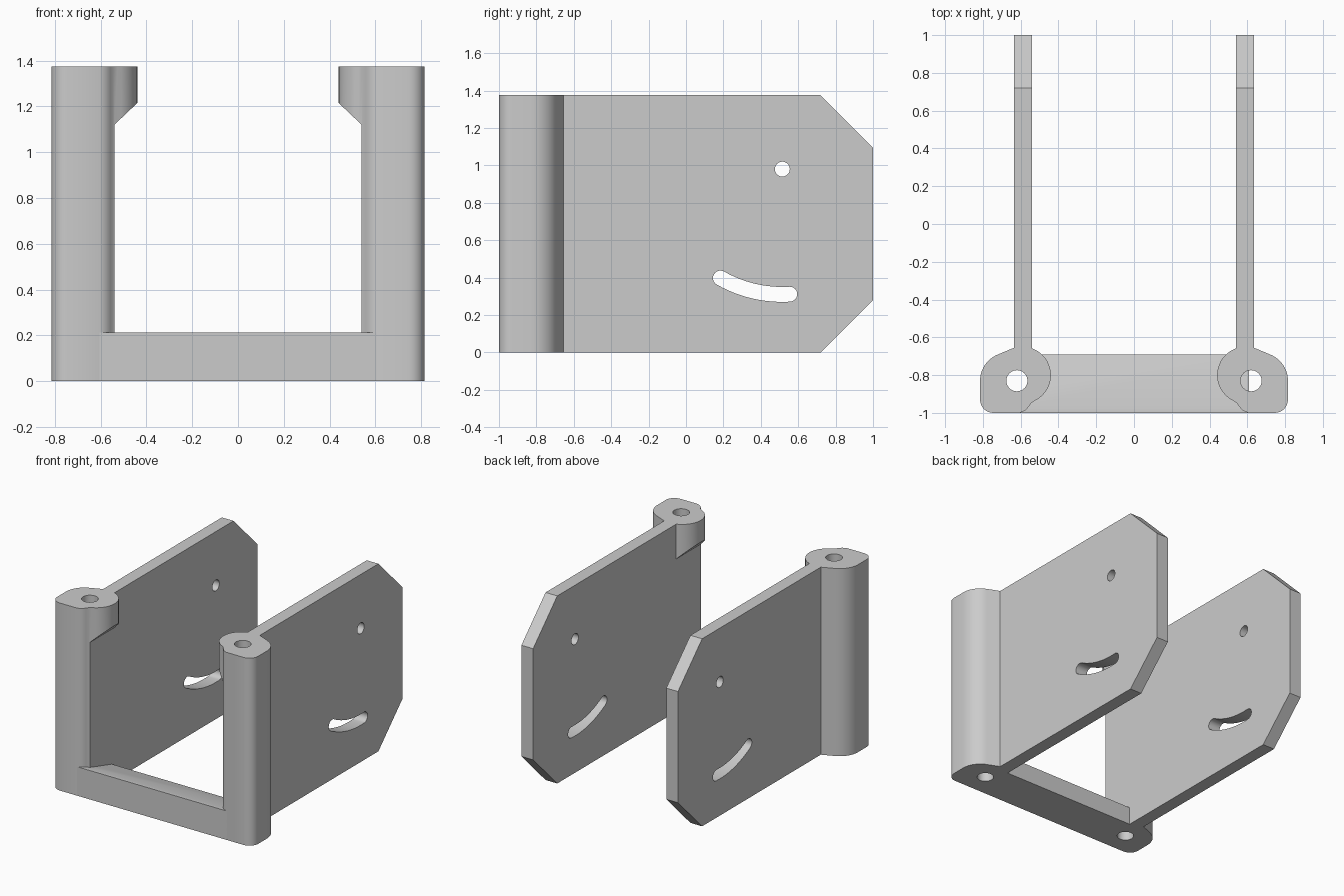
import bpy, bmesh
from math import sin, cos, radians

if "Cube" in bpy.data.objects:
    bpy.data.objects.remove(bpy.data.objects["Cube"])

grey = bpy.data.materials.new("plain grey")
grey.use_nodes = True
colour = (0.6, 0.6, 0.6, 1)
grey.diffuse_color = colour
grey.node_tree.nodes["Principled BSDF"].inputs["Base Color"].default_value = colour


def arc(cx, cy, r, start, end, steps=12):
    """Points along an arc, angles in degrees."""
    angles = [radians(start + (end - start) * i / steps) for i in range(steps + 1)]
    return [(cx + r * cos(a), cy + r * sin(a)) for a in angles]


def prism(name, outline, axis, low, high):
    """Extrude a 2D outline along an axis from low to high."""
    place = {"x": lambda p, d: (d, p[0], p[1]),
             "y": lambda p, d: (p[0], d, p[1]),
             "z": lambda p, d: (p[0], p[1], d)}[axis]
    bm = bmesh.new()
    rings = [[bm.verts.new(place(p, d)) for p in outline] for d in (low, high)]
    for ring in rings:
        bm.faces.new(ring)
    n = len(outline)
    for i in range(n):
        j = (i + 1) % n
        bm.faces.new((rings[0][i], rings[0][j], rings[1][j], rings[1][i]))
    bmesh.ops.recalc_face_normals(bm, faces=bm.faces)
    mesh = bpy.data.meshes.new(name)
    bm.to_mesh(mesh)
    bm.free()
    mesh.materials.append(grey)
    obj = bpy.data.objects.new(name, mesh)
    bpy.context.collection.objects.link(obj)
    return obj


def finish(obj, cutters, mirrored):
    """Cut, mirror across x and shade."""
    bpy.ops.object.select_all(action="DESELECT")
    bpy.context.view_layer.objects.active = obj
    obj.select_set(True)
    for cutter in cutters:
        mod = obj.modifiers.new("cut", "BOOLEAN")
        mod.operation, mod.solver, mod.object = "DIFFERENCE", "EXACT", cutter
        bpy.ops.object.modifier_apply(modifier=mod.name)
        bpy.data.objects.remove(cutter)
    if mirrored:
        mod = obj.modifiers.new("mirror", "MIRROR")
        mod.use_mirror_merge = False
        bpy.ops.object.modifier_apply(modifier=mod.name)
    bpy.ops.object.shade_smooth_by_angle()


HEIGHT = 1.375
INNER = 0.54


def pin_hole(x, low, high):
    return prism("pin_hole_cutter", arc(x, -0.83, 0.056, 0, 345, 23), "z", low, high)


# Side plates with clipped rear corners, a pivot hole and a curved slot
plate = prism("side_plates", [(-0.7, 0), (0.72, 0), (1, 0.28), (1, 1.095),
                              (0.72, HEIGHT), (-0.7, HEIGHT)], "x", INNER, 0.635)
pivot = (0.515, 0.98)
reach, half, first, last = 0.67, 0.04, -119.6, -86.6
ends = [arc(*pivot, reach, a, a, 1)[0] for a in (first, last)]
slot = (arc(*pivot, reach + half, first, last)
        + arc(*ends[1], half, last, last + 180)[1:]
        + arc(*pivot, reach - half, last, first)[1:]
        + arc(*ends[0], half, first + 180, first + 360)[1:-1])
finish(plate, [prism("slot_cutter", slot, "x", 0.4, 0.8),
               prism("pivot_cutter", arc(*pivot, half, 0, 345, 23), "x", 0.4, 0.8)], True)

# Front posts: rounded profile, inner boss only near the top
profile = (arc(0.745, -0.93, 0.07, -90, 0, 8)
           + arc(0.665, -0.83, 0.15, 0, 68)
           + [(0.635, -0.655), (0.635, -0.645), (INNER, -0.645), (INNER, -0.658)]
           + arc(0.59, -0.8, 0.15, 115, 245, 18)
           + [(0.545, -0.948), (0.558, -0.968), (0.576, -0.987), (0.605, -1)])
post = prism("front_posts", profile, "z", 0, HEIGHT)
relief = prism("boss_relief_cutter", [(0.3, -0.1), (INNER, -0.1), (INNER, 1.12),
                                      (0.44, 1.215), (0.3, 1.35)], "y", -1.2, -0.5)
finish(post, [relief, pin_hole(0.62, -0.2, 1.6)], True)

# Crossbar with a top sloping down to the rear
bar = prism("crossbar", [(-1, 0), (-0.69, 0), (-0.69, 0.13), (-0.975, 0.212),
                         (-1, 0.212)], "x", -0.61, 0.61)
finish(bar, [pin_hole(-0.62, -0.2, 0.5), pin_hole(0.62, -0.2, 0.1)], False)
